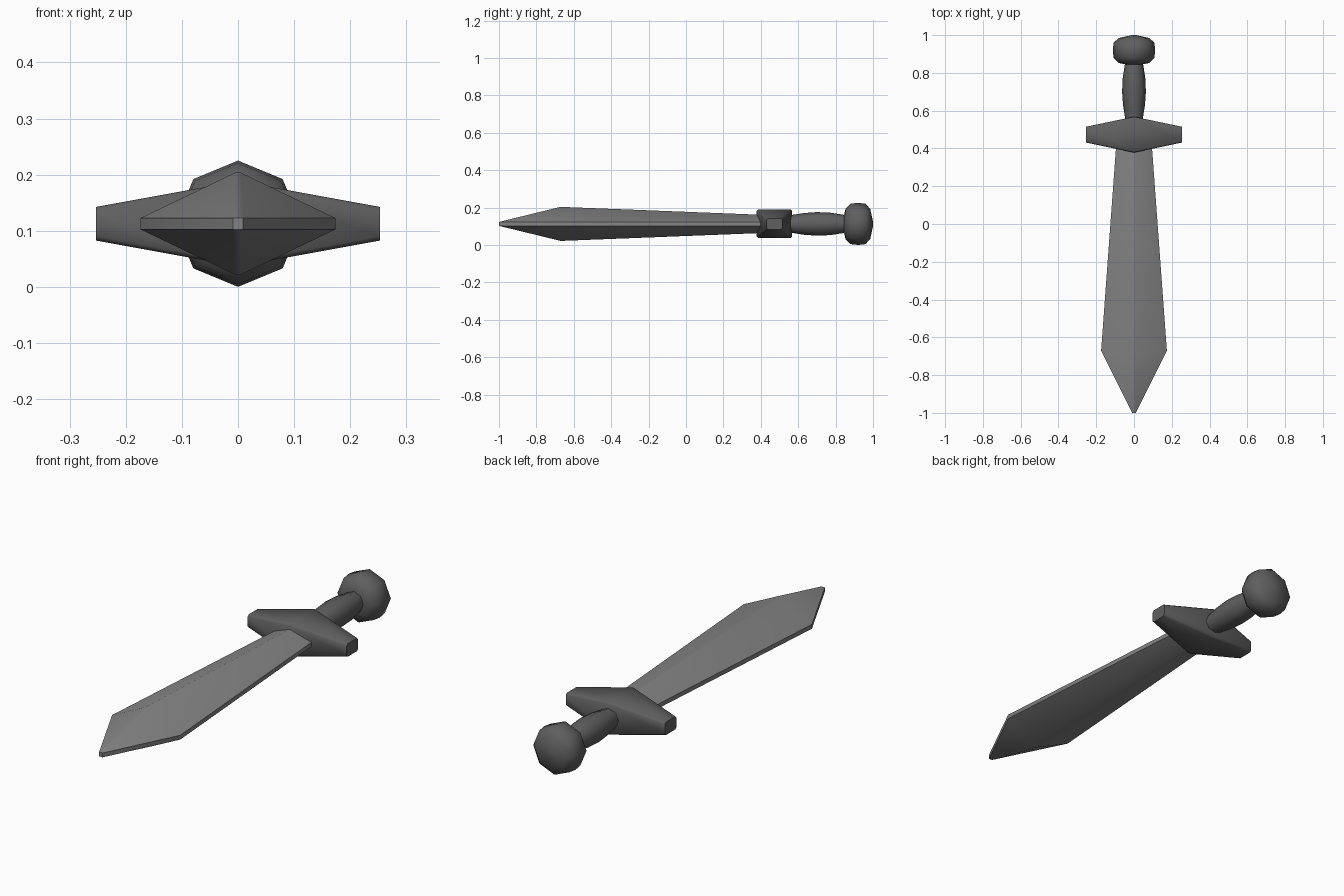
import bpy, bmesh, math

if "Cube" in bpy.data.objects:
    bpy.data.objects.remove(bpy.data.objects["Cube"])

ZC = 0.1125  # height of the sword's long axis


def material(name, grey):
    mat = bpy.data.materials.new(name)
    mat.diffuse_color = (grey, grey, grey, 1)
    mat.use_nodes = True
    mat.node_tree.nodes["Principled BSDF"].inputs["Base Color"].default_value = mat.diffuse_color
    return mat


STEEL = material("steel", 0.23)
DARK = material("dark_iron", 0.115)


def loft(name, rings, mat, smooth):
    """Join matching rings of points with quads and cap both ends."""
    bm = bmesh.new()
    loops = [[bm.verts.new(p) for p in ring] for ring in rings]
    n = len(loops[0])
    for a, b in zip(loops, loops[1:]):
        for i in range(n):
            j = (i + 1) % n
            bm.faces.new((a[i], a[j], b[j], b[i]))
    bm.faces.new(loops[0])
    bm.faces.new(loops[-1])
    bmesh.ops.recalc_face_normals(bm, faces=bm.faces)
    mesh = bpy.data.meshes.new(name)
    bm.to_mesh(mesh)
    bm.free()
    mesh.materials.append(mat)
    ob = bpy.data.objects.new(name, mesh)
    bpy.context.collection.objects.link(ob)
    bpy.ops.object.select_all(action='DESELECT')
    ob.select_set(True)
    bpy.context.view_layer.objects.active = ob
    bpy.ops.object.shade_smooth_by_angle(angle=math.radians(smooth))
    return ob


def turned(name, profile, sides=8):
    """Lathe a (y, radius) profile around the long axis, one vertex on top."""
    steps = [2 * math.pi * i / sides for i in range(sides)]
    return loft(name, [[(r * math.sin(t), y, ZC + r * math.cos(t)) for t in steps]
                       for y, r in profile], DARK, 60)


def blade_section(y, half_w, ridge, edge=0.01, flat=0.005):
    pts = [(half_w, -edge), (half_w, edge), (flat, ridge),
           (-flat, ridge), (-half_w, edge), (-half_w, -edge),
           (-flat, -ridge), (flat, -ridge)]
    return [(x, y, ZC + z) for x, z in pts]


def guard_section(x, hy, hz, c=0.008):
    pts = [(hy, hz - c), (hy - c, hz), (c - hy, hz), (-hy, hz - c),
           (-hy, c - hz), (c - hy, -hz), (hy - c, -hz), (hy, c - hz)]
    return [(x, 0.473 + y, ZC + z) for y, z in pts]


# Blade: diamond section, widest near the point
loft("blade", [blade_section(-1.0, 0.009, 0.0105),
               blade_section(-0.67, 0.174, 0.091),
               blade_section(0.45, 0.092, 0.047)], STEEL, 32)

# Cross guard: thick in the middle, tapering to both ends
loft("guard", [guard_section(-0.253, 0.042, 0.030),
               guard_section(0, 0.095, 0.076),
               guard_section(0.253, 0.042, 0.030)], DARK, 50)

# Grip: slightly swollen handle
turned("grip", [(0.52, 0.042), (0.56, 0.047), (0.63, 0.058), (0.70, 0.063),
                (0.77, 0.060), (0.83, 0.051), (0.88, 0.042)])

# Pommel: faceted knob
turned("pommel", [(0.845, 0.045), (0.853, 0.082), (0.88, 0.108), (0.92, 0.1125),
                  (0.96, 0.108), (0.985, 0.08), (1.0, 0.012)])
